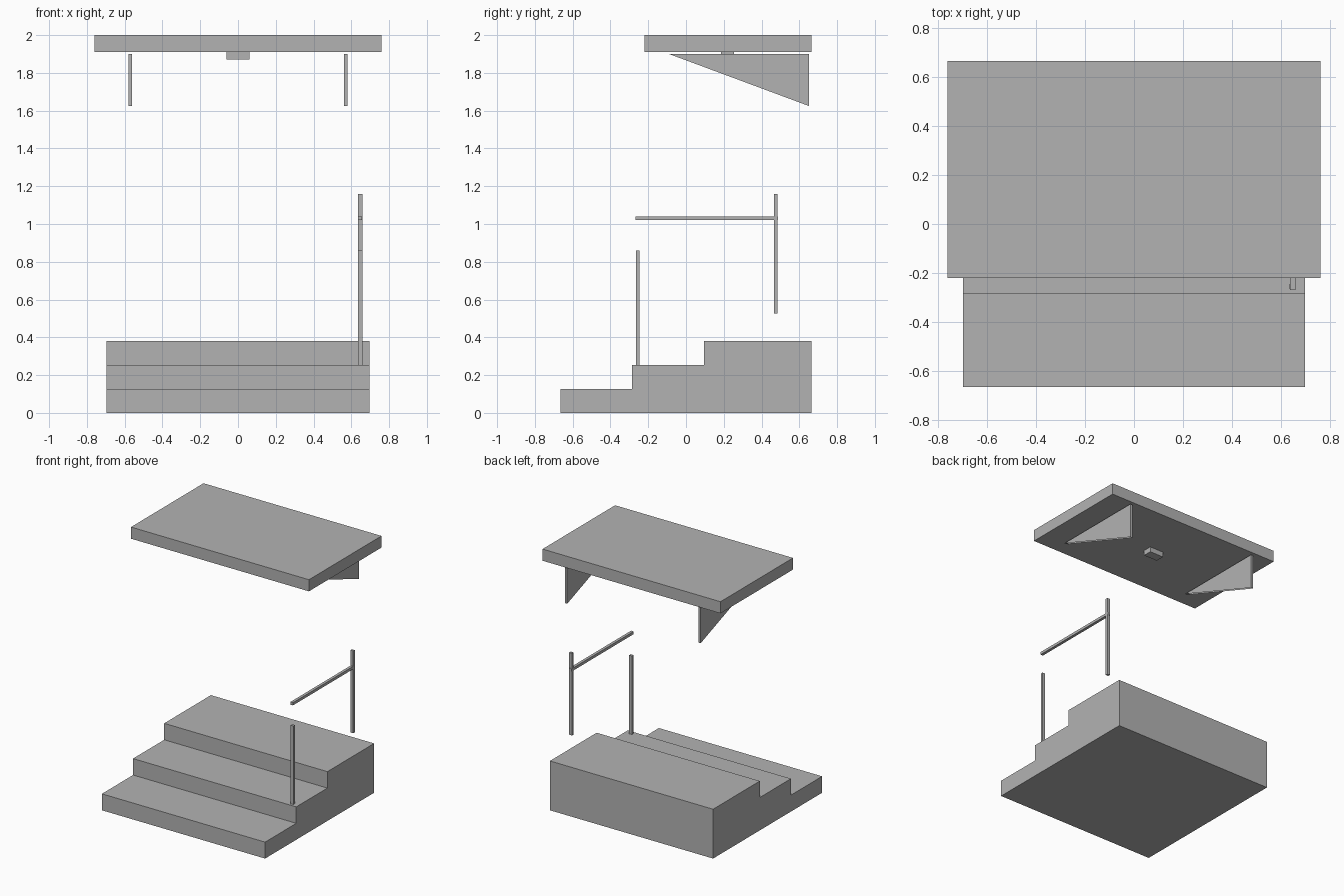
import bpy
import bmesh

cube = bpy.data.objects.get("Cube")
if cube:
    bpy.data.objects.remove(cube, do_unlink=True)

GREY = (0.45, 0.45, 0.45, 1.0)
grey = bpy.data.materials.new("plain grey")
grey.use_nodes = True
grey.diffuse_color = GREY
grey.node_tree.nodes["Principled BSDF"].inputs["Base Color"].default_value = GREY


def prism(name, profile, x0, x1, open_edges=()):
    """Extrude a (y, z) profile along x; listed profile edges stay open."""
    bm = bmesh.new()
    a = [bm.verts.new((x0, y, z)) for y, z in profile]
    b = [bm.verts.new((x1, y, z)) for y, z in profile]
    bm.faces.new(a)
    bm.faces.new(b[::-1])
    n = len(profile)
    for i in range(n):
        if i not in open_edges:
            j = (i + 1) % n
            bm.faces.new((a[i], b[i], b[j], a[j]))
    bmesh.ops.recalc_face_normals(bm, faces=bm.faces)
    mesh = bpy.data.meshes.new(name)
    bm.to_mesh(mesh)
    bm.free()
    mesh.materials.append(grey)
    obj = bpy.data.objects.new(name, mesh)
    bpy.context.collection.objects.link(obj)
    return obj


def box(name, x, y, z):
    return prism(name, [(y[0], z[0]), (y[1], z[0]), (y[1], z[1]), (y[0], z[1])], *x)


# Solid three-step stair with a deep top landing
FRONT, BACK, RISE = -0.665, 0.665, 0.127
profile = [(BACK, 0), (FRONT, 0)]
treads = [FRONT, -0.285, 0.095, BACK]
for i in range(3):
    profile += [(treads[i], RISE * (i + 1)), (treads[i + 1], RISE * (i + 1))]
# drop the repeated start point of each riser
profile = list(dict.fromkeys(profile))
prism("steps", profile, -0.697, 0.697)

# Handrail on the left side
RAIL_X = (0.634, 0.658)
box("front_post", RAIL_X, (-0.265, -0.245), (2 * RISE, 0.86))
box("back_post", RAIL_X, (0.466, 0.485), (0.525, 1.16))
box("handrail", (0.635, 0.657), (-0.268, 0.488), (1.02, 1.041))

# Flat canopy with a small lamp below it
box("canopy", (-0.76, 0.76), (-0.22, BACK), (1.91, 2.0))
box("canopy_lamp", (-0.06, 0.06), (0.185, 0.255), (1.87, 1.91))

# Thin triangular canopy brackets, open along the sloping edge
triangle = [(-0.09, 1.9), (0.65, 1.9), (0.65, 1.625)]
for side, x0, x1 in (("left", 0.56, 0.58), ("right", -0.58, -0.56)):
    prism(side + "_bracket", triangle, x0, x1, open_edges=(2,))
